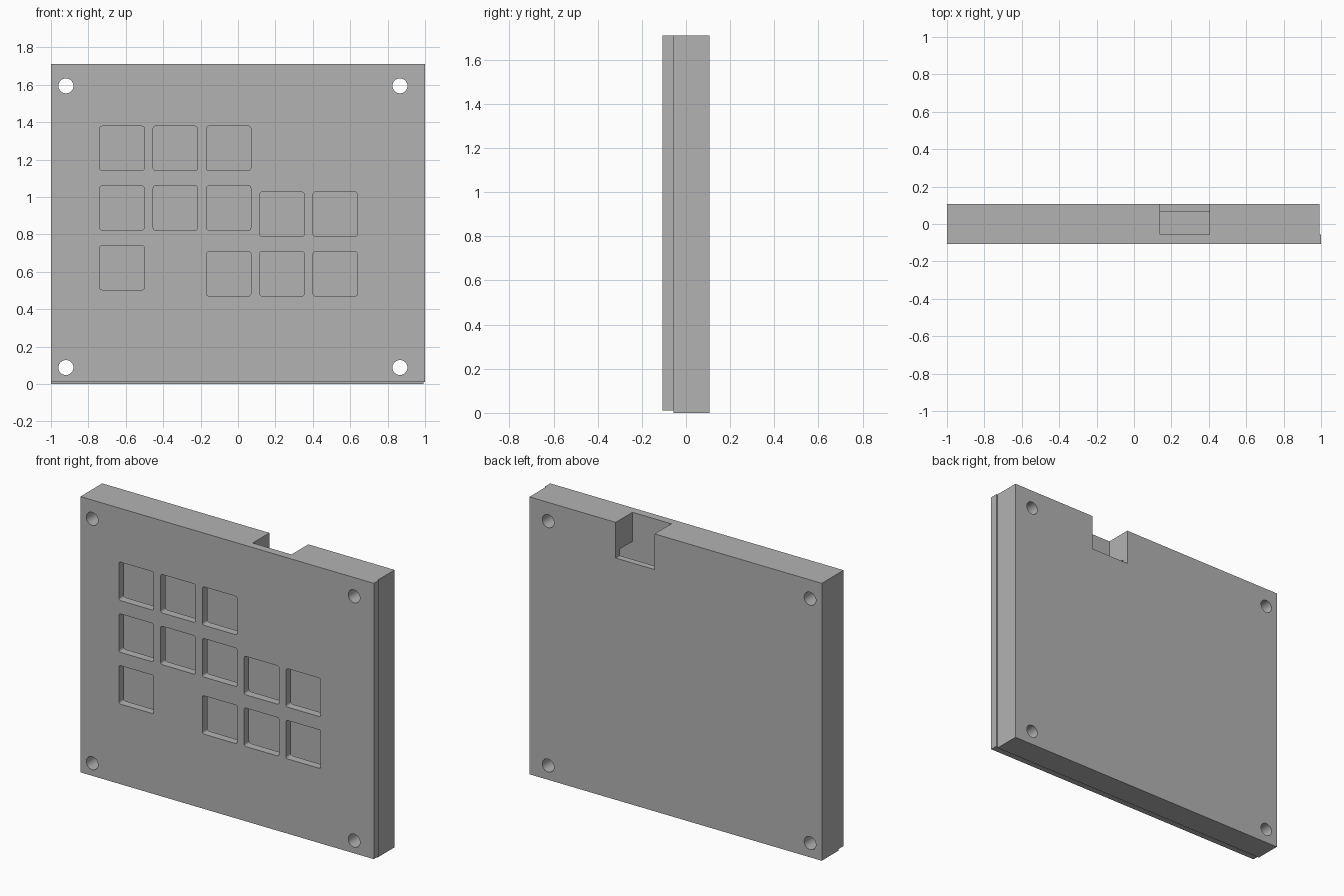
import bpy, bmesh, math

cube = bpy.data.objects.get("Cube")
if cube:
    bpy.data.objects.remove(cube, do_unlink=True)

grey = bpy.data.materials.new("plain_grey")
grey.use_nodes = True
colour = (0.45, 0.45, 0.45, 1)
grey.diffuse_color = colour
grey.node_tree.nodes["Principled BSDF"].inputs["Base Color"].default_value = colour

BACK, FRONT, SPLIT, FLOOR = 0.106, -0.106, -0.057, 0.066
TOP = 1.71


def rounded(cx, cz, size, radius, steps):
    """Outline of a square with rounded corners; a circle if radius is half the size."""
    k = size / 2 - radius
    points = []
    for quarter, (sx, sz) in enumerate([(1, 1), (-1, 1), (-1, -1), (1, -1)]):
        last = steps if k < 0.001 else steps + 1
        for i in range(last):
            a = (quarter + i / steps) * math.pi / 2
            points.append((cx + sx * k + radius * math.cos(a),
                           cz + sz * k + radius * math.sin(a)))
    return points


def rect(x0, x1, z0, z1):
    return [(x0, z0), (x1, z0), (x1, z1), (x0, z1)]


def prism(name, outline, y0, y1):
    """Extrude an outline in the xz plane from y0 to y1."""
    bm = bmesh.new()
    face = bm.faces.new([bm.verts.new((x, y0, z)) for x, z in outline])
    extruded = bmesh.ops.extrude_face_region(bm, geom=[face])
    verts = [v for v in extruded["geom"] if isinstance(v, bmesh.types.BMVert)]
    bmesh.ops.translate(bm, verts=verts, vec=(0, y1 - y0, 0))
    bmesh.ops.recalc_face_normals(bm, faces=bm.faces[:])
    mesh = bpy.data.meshes.new(name)
    bm.to_mesh(mesh)
    bm.free()
    mesh.materials.append(grey)
    obj = bpy.data.objects.new(name, mesh)
    bpy.context.collection.objects.link(obj)
    return obj


def cut(obj, outline, y0, y1):
    cutter = prism("cutter", outline, y0, y1)
    cutter.hide_render = True
    mod = obj.modifiers.new("cut", "BOOLEAN")
    mod.operation = "DIFFERENCE"
    mod.solver = "EXACT"
    mod.object = cutter
    bpy.ops.object.select_all(action="DESELECT")
    obj.select_set(True)
    bpy.context.view_layer.objects.active = obj
    bpy.ops.object.modifier_apply(modifier=mod.name)
    bpy.data.objects.remove(cutter, do_unlink=True)


# Front plate and the slightly offset case behind it
plate = prism("front_plate", rect(-1, 1, 0.01, TOP), FRONT, SPLIT)
case = prism("case", rect(-1, 0.993, 0, TOP), SPLIT, BACK)

# Hollow inside of the case, then the connector notch through its top wall and back
cut(case, rect(-0.86, 0.805, 0.15, 1.53), SPLIT - 0.1, FLOOR)
cut(case, rect(0.14, 0.405, 1.49, TOP + 0.1), SPLIT - 0.1, BACK + 0.1)

# Screw holes through both parts
for x in (-0.92, 0.866):
    for z in (0.088, 1.594):
        for part in (plate, case):
            cut(part, rounded(x, z, 0.08, 0.04, 8), -0.3, 0.3)

# Square key openings: upper row height and the rows used in each column
PITCH_X, PITCH_Z = 0.285, 0.319
columns = [(1.26, (0, 1, 2)), (1.26, (0, 1)), (1.26, (0, 1)),
           (1.227, (1, 2)), (1.227, (1, 2))]
keys = [(c, z - r * PITCH_Z) for c, (z, rows) in enumerate(columns) for r in rows]
keys.append((2, 1.227 - 2 * PITCH_Z))
for column, z in keys:
    cut(plate, rounded(-0.62 + column * PITCH_X, z, 0.237, 0.012, 3), -0.3, 0.3)

# Round holes shade smoothly, corners stay crisp
for part in (plate, case):
    bpy.ops.object.select_all(action="DESELECT")
    part.select_set(True)
    bpy.context.view_layer.objects.active = part
    bpy.ops.object.shade_smooth_by_angle(angle=math.radians(31))
